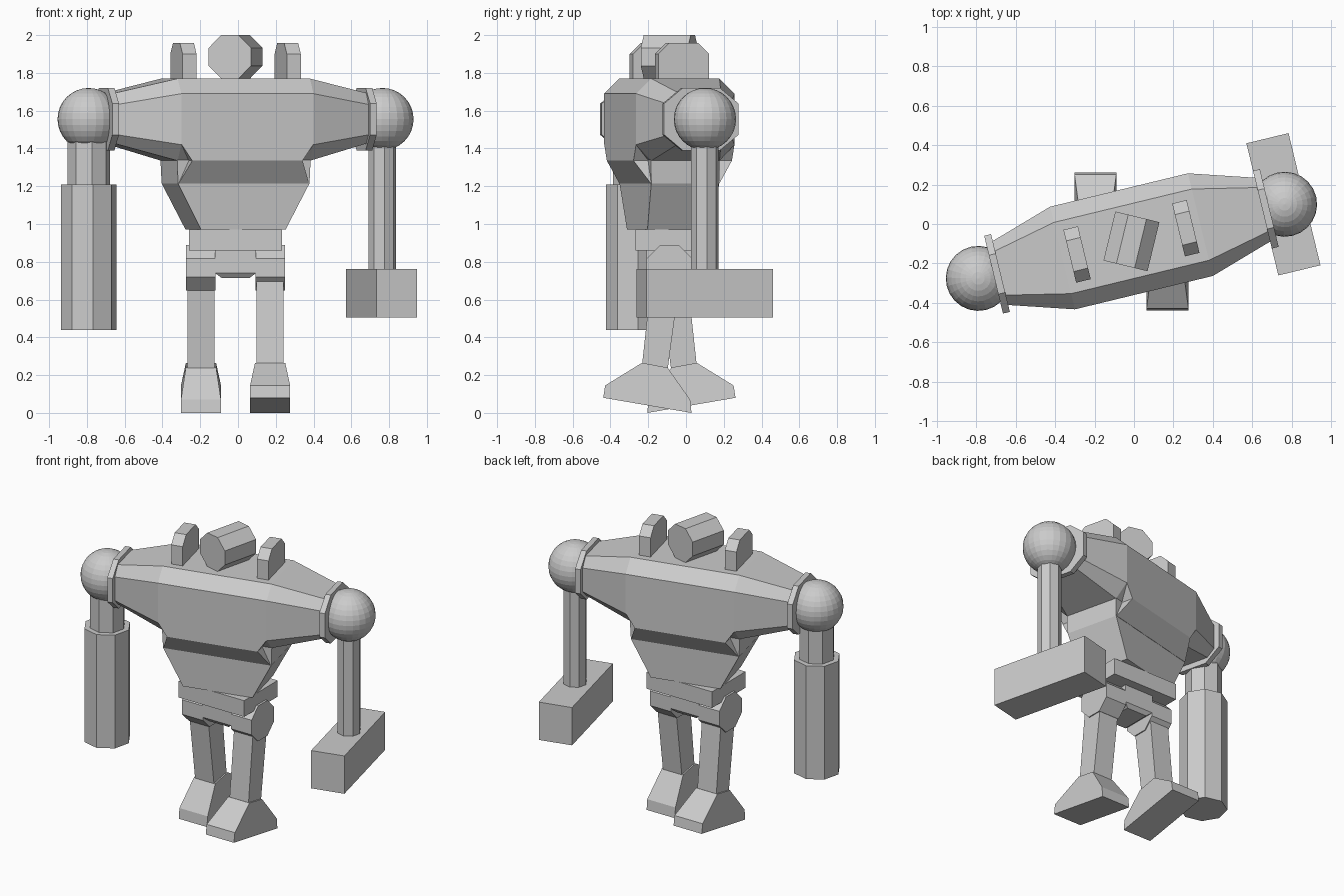
import bpy, bmesh, math
from mathutils import Matrix, Vector

if "Cube" in bpy.data.objects:
    bpy.data.objects.remove(bpy.data.objects["Cube"])

grey = bpy.data.materials.new("plain_grey")
grey.diffuse_color = (0.6, 0.6, 0.6, 1)
grey.use_nodes = True
grey.node_tree.nodes["Principled BSDF"].inputs["Base Color"].default_value = grey.diffuse_color

CX, CY = -0.013, -0.088           # body axis
YAW = math.radians(13.6)          # twist of the upper body
BODY = Matrix.Translation((CX, CY, 0)) @ Matrix.Rotation(YAW, 4, 'Z')
HEAD = Matrix.Translation((CX, CY, 0)) @ Matrix.Rotation(-YAW, 4, 'Z')
HIPS = Matrix.Translation((CX, CY, 0))


def finish(name, bm, matrix):
    bmesh.ops.recalc_face_normals(bm, faces=bm.faces[:])
    bm.transform(matrix)
    mesh = bpy.data.meshes.new(name)
    bm.to_mesh(mesh)
    bm.free()
    mesh.materials.append(grey)
    obj = bpy.data.objects.new(name, mesh)
    bpy.context.collection.objects.link(obj)
    return obj


def loft(name, rings, matrix=HIPS):
    """Skin a list of rings with equal point counts and cap both ends."""
    bm = bmesh.new()
    loops = [[bm.verts.new(p) for p in ring] for ring in rings]
    n = len(loops[0])
    for a, b in zip(loops, loops[1:]):
        for i in range(n):
            j = (i + 1) % n
            bm.faces.new((a[i], a[j], b[j], b[i]))
    bm.faces.new(loops[0])
    bm.faces.new(loops[-1])
    return finish(name, bm, matrix)


def rect(z, u, v):
    return [(-u, -v, z), (u, -v, z), (u, v, z), (-u, v, z)]


def side_ring(x, profile):
    return [(x, y, z) for y, z in profile]


def octagon(hw, hh, cz, cut=0.414):
    """Flat-sided octagon as (horizontal, z) pairs."""
    a, b = hw * cut, hh * cut
    return [(hw, cz - b), (hw, cz + b), (a, cz + hh), (-a, cz + hh),
            (-hw, cz + b), (-hw, cz - b), (-a, cz - hh), (a, cz - hh)]


def column(name, x, y, r, z0, z1, phase=math.radians(8.9)):
    ring = [(r * math.cos(phase + k * math.pi / 4), r * math.sin(phase + k * math.pi / 4))
            for k in range(8)]
    return loft(name, [[(px, py, z) for px, py in ring] for z in (z0, z1)],
                Matrix.Translation((x, y, 0)))


# Chest: octagonal sections tapering toward the shoulders
def chest_section(x, v_out, v_in, low, mid_low, mid_high, high):
    return side_ring(x, [(v_out, mid_low), (v_out, mid_high), (v_in, high), (-v_in, high),
                         (-v_out, mid_high), (-v_out, mid_low), (-v_in, low), (v_in, low)])


small = (0.162, 0.112, 1.43, 1.475, 1.63, 1.69)
large = (0.268, 0.186, 1.335, 1.42, 1.69, 1.77)
loft("chest", [chest_section(-0.7, *small), chest_section(-0.36, *large),
               chest_section(0.36, *large), chest_section(0.7, *small)], BODY)

# Waist: lower chest lip and tapered abdomen
loft("chest_lip", [rect(1.42, 0.358, 0.268), rect(1.335, 0.30, 0.268),
                   rect(1.215, 0.355, 0.187)], BODY)
loft("abdomen", [rect(1.38, 0.365, 0.19), rect(1.215, 0.358, 0.185),
                 rect(0.97, 0.23, 0.175)], BODY)

# Head: octagonal drum lying front to back
loft("head", [[(x, y, z) for x, z in octagon(0.115, 0.115, 1.885)] for y in (-0.128, 0.128)], HEAD)

# Fins, shoulder plates and shoulder balls
fin = [(-0.138, 1.75), (-0.138, 1.9), (-0.08, 1.957), (0.08, 1.957), (0.138, 1.9), (0.138, 1.75)]
for side, label in ((-1, "left"), (1, "right")):
    loft(label + "_fin", [side_ring(side * 0.284 + d, fin) for d in (-0.038, 0.038)], BODY)
    plate = octagon(0.203, 0.165, 1.555, 0.5)
    loft(label + "_shoulder_plate", [side_ring(side * x, plate) for x in (0.684, 0.72)], BODY)
    bm = bmesh.new()
    bmesh.ops.create_uvsphere(bm, u_segments=24, v_segments=16, radius=0.165)
    finish(label + "_shoulder_ball", bm, BODY @ Matrix.Translation((side * 0.8, 0, 1.555)))

# Left arm: thick sleeve
lx, ly, _ = BODY @ Vector((-0.8, 0, 0))
column("left_upper_arm", lx, ly, 0.113, 1.15, 1.46)
column("left_forearm", lx, ly, 0.148, 0.44, 1.21)

# Right arm: thin post with a block
rx, ry, _ = BODY @ Vector((0.8, 0, 0))
column("right_arm", rx, ry, 0.074, 0.7, 1.46)
loft("right_arm_block", [rect(z, 0.11, 0.345) for z in (0.505, 0.762)],
     Matrix.Translation((rx - 0.006, ry, 0)) @ Matrix.Rotation(YAW, 4, 'Z'))

# Pelvis: cross bar and hanging centre block
loft("pelvis_bar", [rect(0.86, 0.247, 0.18), rect(0.97, 0.247, 0.18)])
loft("pelvis_block", [rect(0.715, 0.075, 0.1), rect(0.74, 0.108, 0.12), rect(0.9, 0.108, 0.12)])

# Legs: right one strides forward, left one back
foot = [(-0.35, 0.08), (-0.34, 0.145), (-0.145, 0.265), (-0.01, 0.24), (0.11, 0.07), (0.117, 0.0)]
leg = [(-0.145, 0.25), (-0.01, 0.225), (0.06, 0.74), (-0.09, 0.76)]
hip = octagon(0.12, 0.12, 0.768)
for side, label in ((-1, "left"), (1, "right")):
    x = side * 0.183
    loft(label + "_hip", [side_ring(x + d, hip) for d in (-0.078, 0.078)])
    loft(label + "_leg", [side_ring(x + d, [(side * y, z) for y, z in leg])
                          for d in (-0.071, 0.071)])
    # Sole stays wide, ankle edge pulls inward
    loft(label + "_foot", [[(x + s * (0.08 if z > 0.2 else 0.106), side * y, z) for y, z in foot]
                           for s in (-1, 1)])
